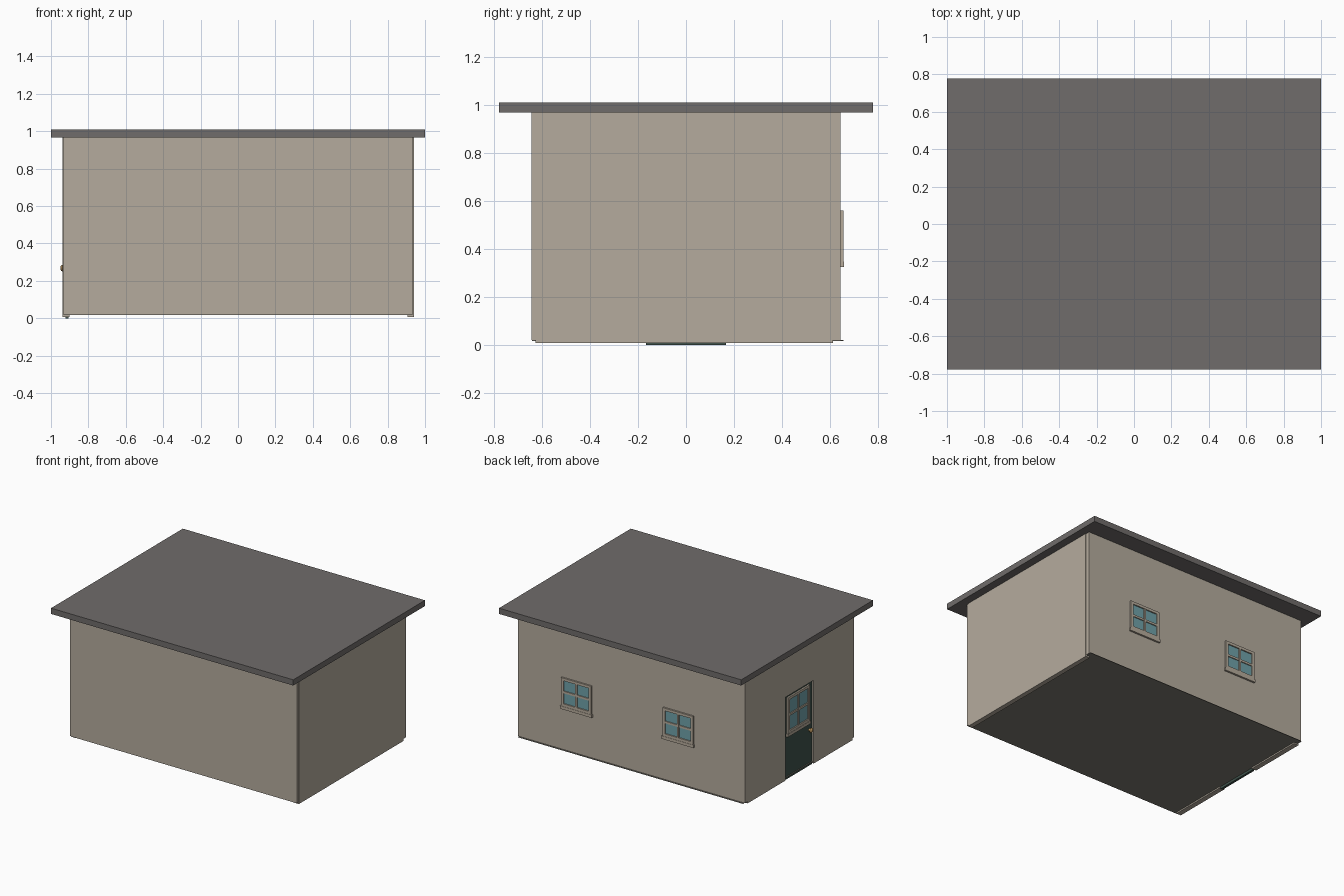
import bpy, bmesh
from math import radians
from mathutils import Matrix, Vector

if "Cube" in bpy.data.objects:
    bpy.data.objects.remove(bpy.data.objects["Cube"])


def material(name, rgb):
    m = bpy.data.materials.new(name)
    m.diffuse_color = (*rgb, 1)
    m.use_nodes = True
    m.node_tree.nodes["Principled BSDF"].inputs["Base Color"].default_value = m.diffuse_color
    return m


WALL = material("wall_paint", (0.46, 0.41, 0.34))
TRIM = material("trim_paint", (0.47, 0.41, 0.33))
ROOF = material("roof_felt", (0.16, 0.15, 0.145))
FLOOR = material("floor_boards", (0.20, 0.19, 0.16))
DOOR = material("door_green", (0.05, 0.085, 0.07))
GLASS = material("glass_teal", (0.16, 0.36, 0.40))
BRASS = material("brass", (0.55, 0.33, 0.12))


def boxes(name, mat, extents, xform=Matrix()):
    """One object made of boxes given as (x0, x1, y0, y1, z0, z1)."""
    bm = bmesh.new()
    for x0, x1, y0, y1, z0, z1 in extents:
        centre = Vector(((x0 + x1) / 2, (y0 + y1) / 2, (z0 + z1) / 2))
        size = Matrix.Diagonal((x1 - x0, y1 - y0, z1 - z0, 1))
        bmesh.ops.create_cube(bm, size=1, matrix=xform @ Matrix.Translation(centre) @ size)
    me = bpy.data.meshes.new(name)
    bm.to_mesh(me)
    bm.free()
    me.materials.append(mat)
    ob = bpy.data.objects.new(name, me)
    bpy.context.collection.objects.link(ob)
    return ob


def window(name, xform, w, h, sill=True):
    """Four-pane window facing local +y, bottom centre of frame at the origin."""
    hw, f, b = w / 2, 0.02, 0.008
    d = 0.012
    frame = [(-hw, -hw + f, 0, d, 0, h), (hw - f, hw, 0, d, 0, h),
             (-hw + f, hw - f, 0, d, 0, f), (-hw + f, hw - f, 0, d, h - f, h),
             (-b, b, 0, d - 0.001, f, h - f),
             (-hw + f, hw - f, 0, d - 0.002, h / 2 - b, h / 2 + b)]
    if sill:
        frame.append((-hw - 0.006, hw + 0.006, 0, d + 0.002, -0.022, 0))
    boxes(name + "_frame", TRIM, frame, xform)
    boxes(name + "_glass", GLASS, [(-hw + f, hw - f, 0, 0.003, f, h - f)], xform)


# Flat roof slab and thin floor
boxes("roof", ROOF, [(-1, 1, -0.777, 0.777, 0.967, 1.01)])
boxes("floor", FLOOR, [(-0.93, 0.93, -0.64, 0.655, 0.018, 0.021)])

# Long walls
for name, s in (("front_wall", -1), ("back_wall", 1)):
    y0, y1 = sorted((s * 0.612, s * 0.643))
    boxes(name, WALL, [(-0.936, 0.936, y0, y1, 0.021, 0.967)])

# End walls, the left one with a door opening
boxes("right_wall", WALL, [(0.905, 0.94, -0.625, 0.612, 0.008, 0.967)])
boxes("left_wall", WALL, [(-0.938, -0.90, -0.625, -0.167, 0.008, 0.967),
                          (-0.938, -0.90, 0.167, 0.612, 0.008, 0.967),
                          (-0.938, -0.90, -0.167, 0.167, 0.63, 0.967)])

# Recessed door and its window
boxes("door", DOOR, [(-0.922, -0.905, -0.167, 0.167, 0, 0.63)])
door_face = Matrix.Translation((-0.922, 0, 0.34)) @ Matrix.Rotation(radians(90), 4, 'Z')
window("door_window", door_face, 0.26, 0.27)

# Door knob with short stem
bm = bmesh.new()
turn = Matrix.Rotation(radians(90), 4, 'Y')
bmesh.ops.create_uvsphere(bm, u_segments=16, v_segments=8, radius=0.017,
                          matrix=Matrix.Translation((-0.94, -0.135, 0.268)) @ Matrix.Diagonal((0.6, 1, 1, 1)) @ turn)
bmesh.ops.create_cone(bm, cap_ends=True, segments=12, radius1=0.009, radius2=0.009,
                      depth=0.02, matrix=Matrix.Translation((-0.928, -0.135, 0.268)) @ turn)
mesh = bpy.data.meshes.new("door_knob")
bm.to_mesh(mesh)
bm.free()
mesh.materials.append(BRASS)
bpy.context.collection.objects.link(bpy.data.objects.new("door_knob", mesh))

# Two windows on the back wall
for name, x in (("back_window_left", 0.45), ("back_window_right", -0.39)):
    window(name, Matrix.Translation((x, 0.643, 0.348)), 0.25, 0.212)
